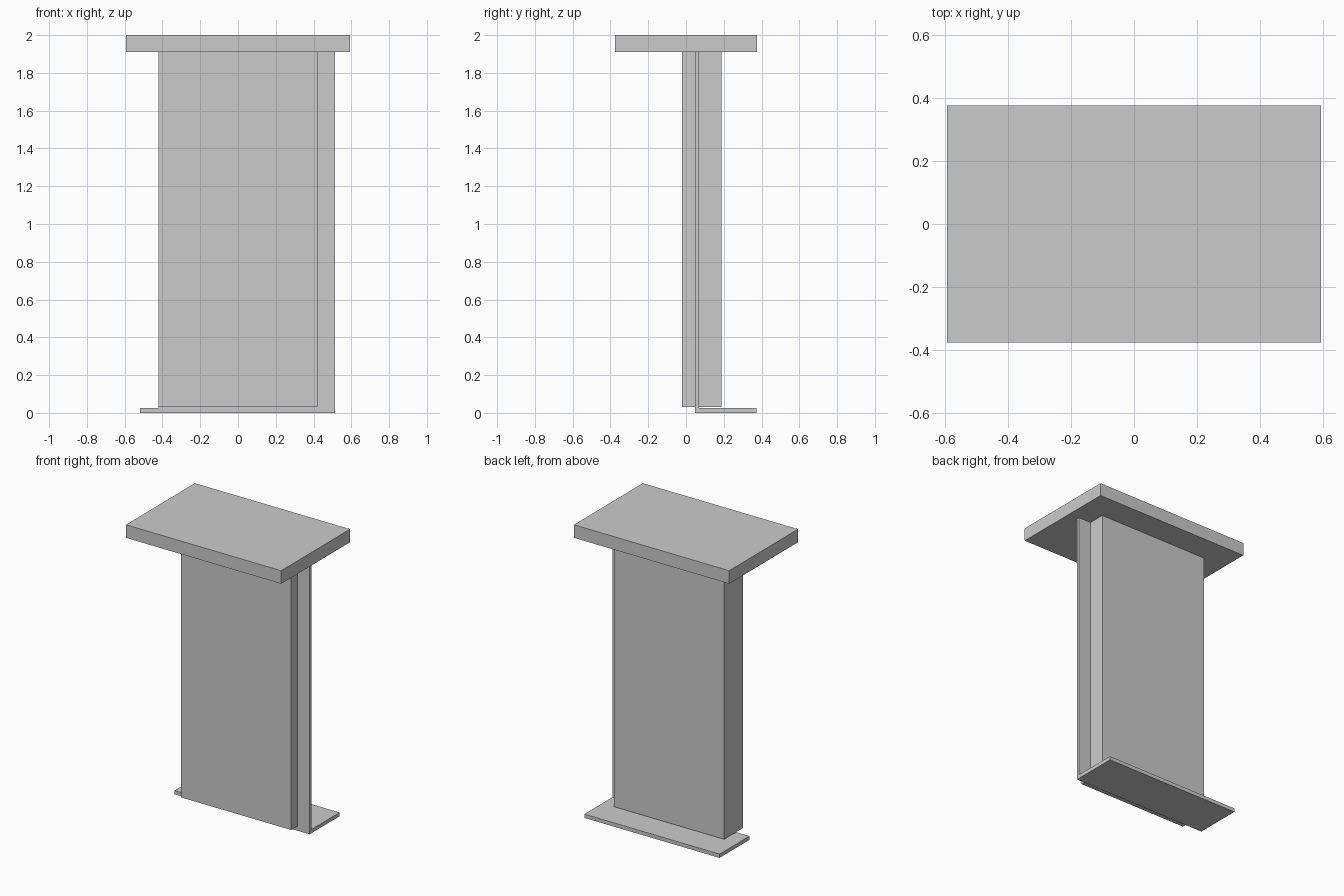
import bpy

if "Cube" in bpy.data.objects:
    bpy.data.objects.remove(bpy.data.objects["Cube"])


def box(name, x, y, z):
    """Axis-aligned box from (min, max) ranges."""
    bpy.ops.mesh.primitive_cube_add(
        size=1, location=[(r[0] + r[1]) / 2 for r in (x, y, z)])
    ob = bpy.context.object
    ob.name = name
    ob.data.name = name
    ob.scale = [r[1] - r[0] for r in (x, y, z)]
    bpy.ops.object.transform_apply(location=False, rotation=False, scale=True)
    return ob


# Wide slab on top
box("top_slab", (-0.592, 0.592), (-0.375, 0.375), (1.91, 2.0))

# Thick upright, held just above the foot plate
box("upright_body", (-0.422, 0.42), (-0.02, 0.187), (0.031, 1.91))

# Thin foot plate reaching towards the back
box("foot_plate", (-0.518, 0.513), (0.048, 0.374), (0.0, 0.026))

# Thin panel through the upright, projecting as a fin on the right
box("side_fin_panel", (-0.42, 0.513), (0.048, 0.07), (0.026, 1.91))
